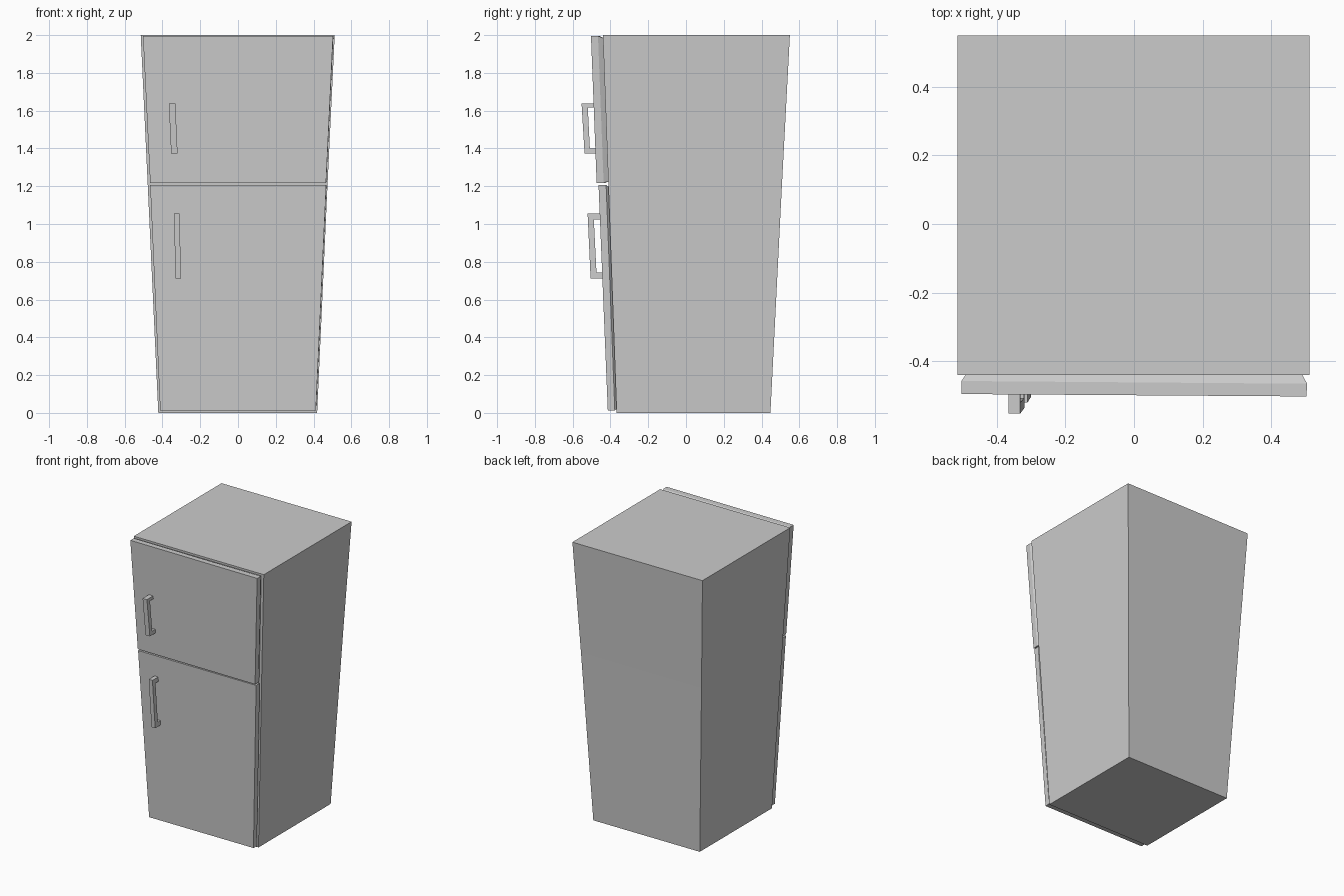
import bpy, bmesh

if "Cube" in bpy.data.objects:
    bpy.data.objects.remove(bpy.data.objects["Cube"])


def loft(name, rings):
    """Skin a list of equal-length point loops and cap both ends."""
    bm = bmesh.new()
    loops = [[bm.verts.new(p) for p in ring] for ring in rings]
    for a, b in zip(loops, loops[1:]):
        for i in range(len(a)):
            j = (i + 1) % len(a)
            bm.faces.new((a[i], a[j], b[j], b[i]))
    bm.faces.new(loops[0])
    bm.faces.new(loops[-1])
    bmesh.ops.recalc_face_normals(bm, faces=bm.faces)
    mesh = bpy.data.meshes.new(name)
    bm.to_mesh(mesh)
    bm.free()
    obj = bpy.data.objects.new(name, mesh)
    bpy.context.collection.objects.link(obj)
    return obj


def level(x0, x1, y0, y1, z):
    return [(x0, y0, z), (x1, y0, z), (x1, y1, z), (x0, y1, z)]


def panel(bottom, top, skew=0.0):
    """Upright door section; each edge is (left, right, y, z), left side pushed back by skew."""
    (a, b, y0, z0), (c, d, y1, z1) = bottom, top
    return [(a, y0 + skew, z0), (b, y0, z0), (d, y1, z1), (c, y1 + skew, z1)]


# Cabinet, flaring upwards, with an edge loop at the door split
loft("cabinet", [
    level(-0.422, 0.419, -0.367, 0.447, 0.0),
    level(-0.478, 0.474, -0.411, 0.508, 1.21),
    level(-0.515, 0.512, -0.440, 0.550, 2.0),
])

# Doors: slab with a chamfered back
loft("upper_door", [
    panel((-0.465, 0.466, -0.473, 1.217), (-0.503, 0.503, -0.503, 1.995), 0.007),
    panel((-0.465, 0.467, -0.436, 1.217), (-0.503, 0.505, -0.466, 1.995), 0.008),
    panel((-0.455, 0.455, -0.410, 1.227), (-0.490, 0.490, -0.438, 1.985)),
])
loft("lower_door", [
    panel((-0.412, 0.412, -0.414, 0.012), (-0.465, 0.467, -0.463, 1.206)),
    panel((-0.412, 0.413, -0.377, 0.012), (-0.465, 0.468, -0.423, 1.206)),
    panel((-0.402, 0.402, -0.366, 0.022), (-0.455, 0.455, -0.409, 1.196)),
])


# Handles: C profile in y-z, given width, leaning with the flare
def handle(name, profile, x_top, width, lean):
    z_top = profile[0][1]
    left = [(x_top + (z_top - z) * lean, y, z) for y, z in profile]
    loft(name, [left, [(x + width, y, z) for x, y, z in left]])


handle("upper_handle", [
    (-0.553, 1.639), (-0.537, 1.374), (-0.470, 1.374), (-0.470, 1.400),
    (-0.509, 1.400), (-0.520, 1.618), (-0.480, 1.618), (-0.480, 1.639),
], -0.366, 0.034, 0.045)
handle("lower_handle", [
    (-0.521, 1.056), (-0.505, 0.711), (-0.438, 0.711), (-0.438, 0.743),
    (-0.474, 0.743), (-0.488, 1.024), (-0.450, 1.024), (-0.450, 1.056),
], -0.340, 0.029, 0.03)
